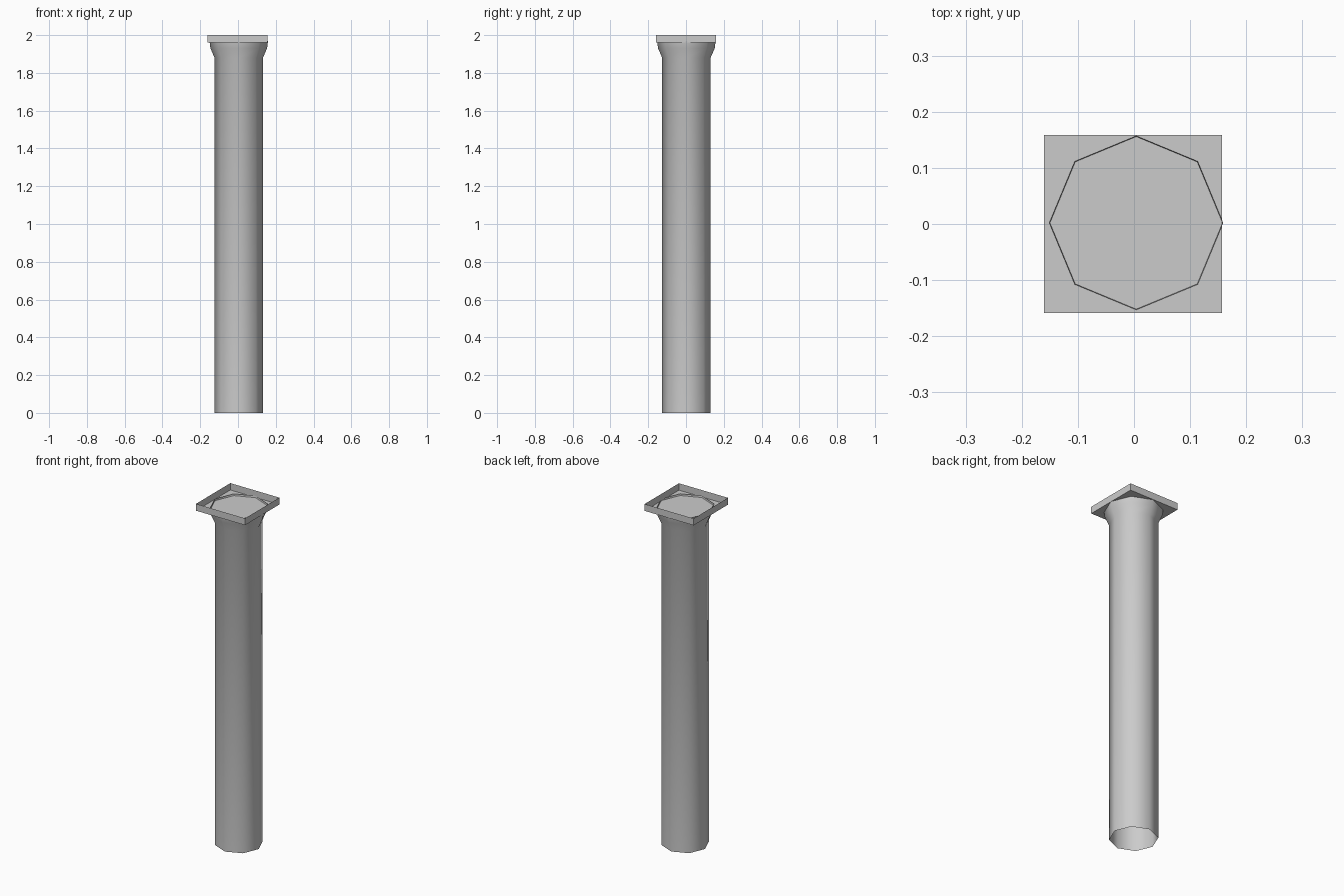
import bpy, bmesh
from math import cos, sin, pi, radians

cube = bpy.data.objects.get("Cube")
if cube:
    bpy.data.objects.remove(cube, do_unlink=True)

# Single stone colour
stone = bpy.data.materials.new("grey_stone")
stone.use_nodes = True
colour = (0.6, 0.6, 0.6, 1)
stone.diffuse_color = colour
stone.node_tree.nodes["Principled BSDF"].inputs["Base Color"].default_value = colour


def make_object(name, bm):
    bmesh.ops.recalc_face_normals(bm, faces=bm.faces)
    mesh = bpy.data.meshes.new(name)
    bm.to_mesh(mesh)
    bm.free()
    mesh.materials.append(stone)
    obj = bpy.data.objects.new(name, mesh)
    bpy.context.collection.objects.link(obj)
    return obj


# Eight-sided open shaft flaring into the capital
SIDES = 8
profile = [(0.128, 0), (0.128, 1.88), (0.150, 1.93), (0.155, 1.97)]
bm = bmesh.new()
rings = []
for r, z in profile:
    rings.append([bm.verts.new((0.004 + r * cos(2 * pi * i / SIDES),
                                0.002 + r * sin(2 * pi * i / SIDES), z))
                  for i in range(SIDES)])
for low, high in zip(rings, rings[1:]):
    for i in range(SIDES):
        j = (i + 1) % SIDES
        bm.faces.new((low[i], low[j], high[j], high[i]))
shaft = make_object("column_shaft", bm)
bpy.context.view_layer.objects.active = shaft
shaft.select_set(True)
bpy.ops.object.shade_smooth_by_angle(angle=radians(60))

# Square tray on top: floor and thin upright rim, open above
bm = bmesh.new()
bmesh.ops.create_cube(bm, size=1)
for v in bm.verts:
    v.co.x = v.co.x * 0.317 - 0.002
    v.co.y *= 0.317
    v.co.z = 1.98 + v.co.z * 0.04
top = max(bm.faces, key=lambda f: f.calc_center_median().z)
bmesh.ops.delete(bm, geom=[top], context='FACES_ONLY')
make_object("capital_tray", bm)
